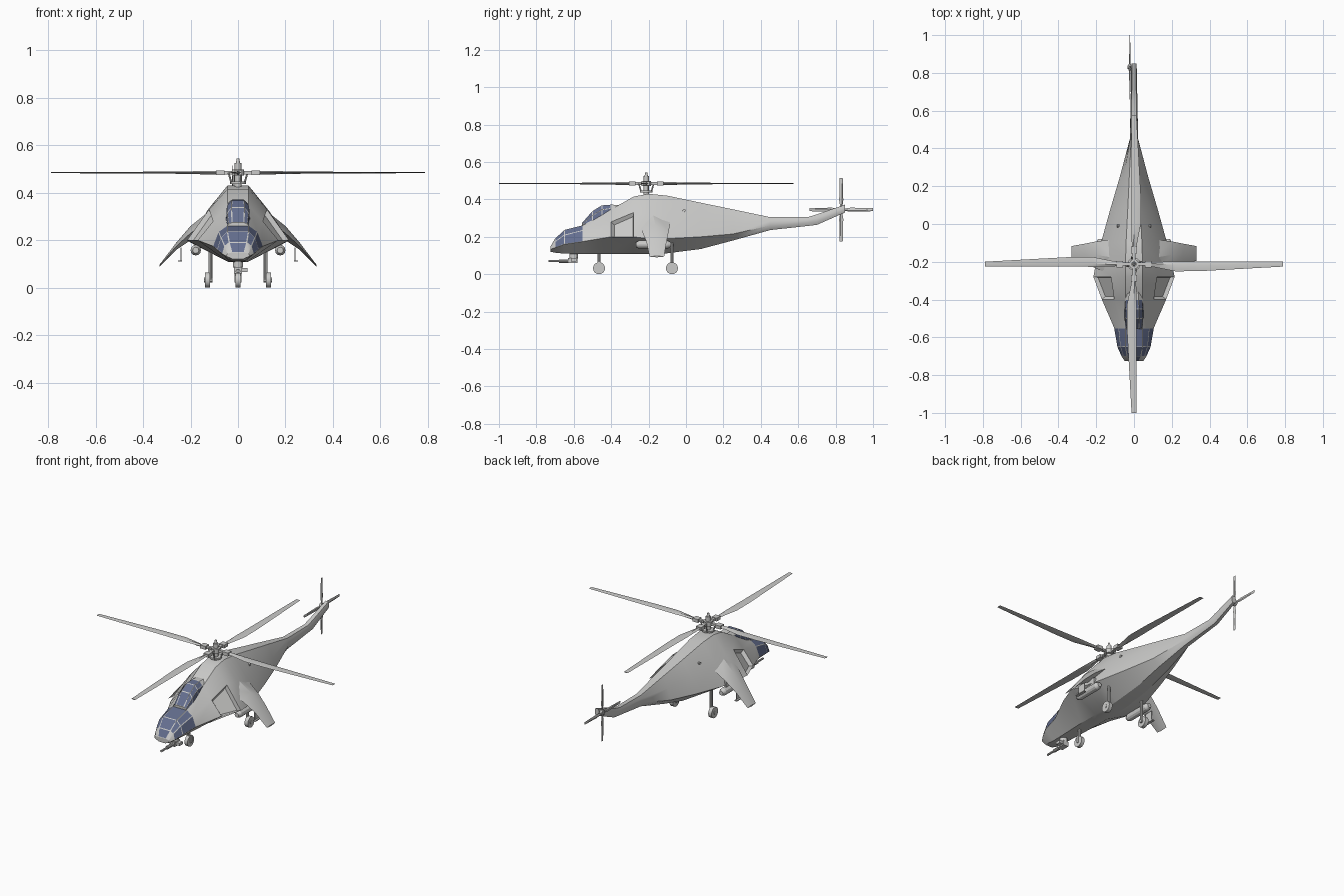
import bpy, bmesh, math
from mathutils import Matrix, Vector

cube = bpy.data.objects.get("Cube")
if cube:
    bpy.data.objects.remove(cube, do_unlink=True)


def make_material(name, color):
    material = bpy.data.materials.new(name)
    material.use_nodes = True
    material.diffuse_color = color
    material.node_tree.nodes["Principled BSDF"].inputs["Base Color"].default_value = color
    return material


grey = make_material("light grey paint", (0.6, 0.6, 0.59, 1))
glass = make_material("blue grey glass", (0.13, 0.16, 0.28, 1))


def finish(name, bm):
    """Turn a bmesh into a shaded object with both materials."""
    mesh = bpy.data.meshes.new(name)
    bm.to_mesh(mesh)
    bm.free()
    mesh.materials.append(grey)
    mesh.materials.append(glass)
    mesh.polygons.foreach_set("use_smooth", [True] * len(mesh.polygons))
    mesh.set_sharp_from_angle(angle=math.radians(28))
    obj = bpy.data.objects.new(name, mesh)
    bpy.context.scene.collection.objects.link(obj)
    return obj


def loft(name, rings, windows=(), recesses=()):
    """Skin a row of rings; inset the given (segment, band) faces."""
    bm = bmesh.new()
    rows = [[bm.verts.new(p) for p in ring] for ring in rings]
    count = len(rows[0])
    faces = {}
    for i in range(len(rows) - 1):
        for j in range(count):
            k = (j + 1) % count
            faces[i, j] = bm.faces.new((rows[i][j], rows[i][k], rows[i + 1][k], rows[i + 1][j]))
    bm.faces.new(rows[0])
    bm.faces.new(rows[-1])
    bmesh.ops.recalc_face_normals(bm, faces=bm.faces)
    panes = [faces[key] for key in windows]
    if panes:
        bmesh.ops.inset_individual(bm, faces=panes, thickness=0.004)
        for face in panes:
            face.material_index = 1
    if recesses:
        bmesh.ops.inset_individual(bm, faces=[faces[key] for key in recesses],
                                   thickness=0.015, depth=-0.02)
    return finish(name, bm)


def body_rings(stations):
    """Each station: y, keel, chine, shoulder and roof points of the half section."""
    rings = []
    for y, *flat in stations:
        half = list(zip(flat[::2], flat[1::2]))
        rings.append([(x, y, z) for x, z in half] + [(-x, y, z) for x, z in reversed(half)])
    return rings


def both_sides(segments, bands):
    return {(i, b) for i in segments for j in bands for b in (j, 6 - j)}


def rod(name, a, b, radius, sides=12, end_radius=None):
    a, b = Vector(a), Vector(b)
    axis = b - a
    turn = axis.to_track_quat("Z", "Y").to_matrix().to_4x4()
    bm = bmesh.new()
    bmesh.ops.create_cone(bm, cap_ends=True, segments=sides, radius1=radius,
                          radius2=radius if end_radius is None else end_radius,
                          depth=axis.length, matrix=Matrix.Translation((a + b) / 2) @ turn)
    return finish(name, bm)


def box(name, centre, size, frame=Matrix()):
    bm = bmesh.new()
    bmesh.ops.create_cube(bm, size=1, matrix=frame @ Matrix.Translation(centre) @ Matrix.Diagonal((*size, 1)))
    return finish(name, bm)


def blade(name, frame, stations):
    """Each station: radius, trailing edge, leading edge, thickness."""
    rings = []
    for r, back, front, thick in stations:
        mid = (back + 2 * front) / 3
        points = [(r, back, 0), (r, mid, thick / 2), (r, front, 0), (r, mid, -thick / 2)]
        rings.append([frame @ Vector(p) for p in points])
    return loft(name, rings)


# Fuselage and tail boom
fuselage = [
    (-.725, .02, .12, .05, .133, .045, .143, .027, .148),
    (-.7, .03, .115, .066, .142, .056, .175, .037, .19),
    (-.65, .03, .11, .088, .16, .072, .21, .045, .237),
    (-.55, .035, .108, .105, .175, .082, .235, .045, .262),
    (-.4, .04, .108, .17, .2, .105, .28, .045, .347),
    (-.28, .04, .108, .215, .2, .122, .33, .045, .415),
    (-.2, .04, .108, .2, .19, .13, .325, .045, .43),
    (-.1, .04, .112, .175, .19, .118, .32, .042, .42),
    (.08, .035, .135, .125, .2, .09, .3, .033, .382),
    (.25, .03, .18, .075, .215, .055, .28, .025, .347),
    (.45, .012, .236, .022, .26, .02, .285, .015, .305),
    (.65, .01, .258, .018, .275, .018, .29, .012, .305),
    (.7, .01, .264, .017, .28, .017, .3, .012, .32),
    (.85, .008, .33, .014, .342, .014, .358, .01, .372),
]
loft("fuselage", body_rings(fuselage),
     windows=both_sides((1, 2), (1, 2, 3)) | {(0, 3)},
     recesses=both_sides((4,), (1,)))

# Raised rear canopy
canopy = [
    (-.555, .02, .25, .045, .262, .04, .268, .025, .275),
    (-.5, .02, .25, .05, .285, .046, .315, .028, .338),
    (-.45, .02, .25, .05, .305, .046, .345, .026, .368),
    (-.4, .02, .3, .048, .33, .044, .352, .024, .372),
    (-.36, .02, .3, .045, .355, .04, .36, .022, .37),
]
loft("rear_canopy", body_rings(canopy), windows=both_sides(range(3), (1, 2, 3)))

# Drooped wings, stores and main landing gear
wing = [(.1, -.28, -.08, .34, .08), (.2, -.235, -.092, .26, .06),
        (.26, -.212, -.104, .19, .03), (.33, -.195, -.117, .098, .008)]
for side, label in ((1, "left"), (-1, "right")):
    rings = []
    for x, front, back, top, thick in wing:
        mid = (front + back) / 2
        rings.append([(side * x, front, top - thick / 2), (side * x, mid, top),
                      (side * x, back, top - thick / 2), (side * x, mid, top - thick)])
    loft(label + "_wing", rings)

    pod = side * .178
    rod(label + "_pod", (pod, -.25, .158), (pod, -.1, .158), .022)
    rod(label + "_pod_nose", (pod, -.25, .158), (pod, -.268, .158), .022, end_radius=.013)
    rod(label + "_pod_tail", (pod, -.1, .158), (pod, -.08, .158), .022, end_radius=.013)
    box(label + "_pod_pylon", (pod, -.16, .195), (.012, .08, .05))
    box(label + "_rail_post", (side * .24, -.16, .14), (.004, .05, .06))
    box(label + "_rail", (side * .245, -.16, .112), (.016, .07, .005))

    rod(label + "_main_wheel", (side * .118, -.075, .032), (side * .14, -.075, .032), .032, 20)
    rod(label + "_main_strut", (side * .116, -.075, .028), (side * .116, -.075, .2), .009, 10)
    rod(label + "_main_axle", (side * .108, -.075, .032), (side * .143, -.075, .032), .01, 10)
    rod(label + "_exhaust_stub", (side * .07, -.01, .338), (side * .09, -.01, .341), .008, 8)

# Nose landing gear
rod("nose_wheel", (-.01, -.465, .032), (.01, -.465, .032), .032, 20)
rod("nose_strut", (0, -.465, .06), (0, -.465, .13), .008, 10)
for side in (-1, 1):
    box("nose_fork", (side * .013, -.465, .045), (.004, .014, .045))

# Chin gun
rod("gun_turret", (0, -.6, .085), (0, -.6, .125), .022)
box("gun_cradle", (0, -.605, .074), (.035, .05, .028))
rod("gun_barrel", (0, -.735, .07), (0, -.62, .07), .006, 10)
rod("gun_sleeve", (0, -.68, .07), (0, -.62, .07), .01, 10)
box("gun_ammunition_feed", (.028, -.6, .075), (.025, .03, .016))

# Main rotor
hub = Vector((0, -.2125, .485))
rod("rotor_mast", hub - Vector((0, 0, .07)), hub + Vector((0, 0, .04)), .014)
rod("rotor_cap", hub + Vector((0, 0, .035)), hub + Vector((0, 0, .06)), .01, end_radius=.005)
rod("swash_plate", hub - Vector((0, 0, .048)), hub - Vector((0, 0, .038)), .034, 16)
rod("rotor_hub", hub - Vector((0, 0, .012)), hub + Vector((0, 0, .014)), .026, 16)
main_blade = [(.07, -.01, .01, .014), (.12, -.018, .012, .016), (.22, -.038, .014, .01),
              (.35, -.037, .013, .008), (.7875, -.013, .013, .004)]
for k in range(4):
    frame = Matrix.Translation(hub) @ Matrix.Rotation(k * math.pi / 2, 4, "Z")
    blade("main_rotor_blade", frame, main_blade)
    box("rotor_arm", (.045, 0, 0), (.09, .016, .014), frame)
    box("rotor_knuckle", (.075, 0, 0), (.036, .034, .02), frame)
    rod("pitch_link", frame @ Vector((.028, .012, -.042)), frame @ Vector((.04, .012, 0)), .004, 8)

# Tail rotor
tail = Vector((-.022, .83, .345))
rod("tail_rotor_shaft", tail - Vector((.012, 0, 0)), tail + Vector((.03, 0, 0)), .009)
rod("tail_rotor_hub", tail - Vector((.007, 0, 0)), tail + Vector((.007, 0, 0)), .018)
tail_blade = [(.01, -.005, .005, .007), (.05, -.011, .011, .007), (.17, -.008, .008, .003)]
upright = Matrix.Rotation(-math.pi / 2, 4, "Y")
for k in range(4):
    blade("tail_rotor_blade", Matrix.Translation(tail) @ Matrix.Rotation(k * math.pi / 2, 4, "X") @ upright,
          tail_blade)
